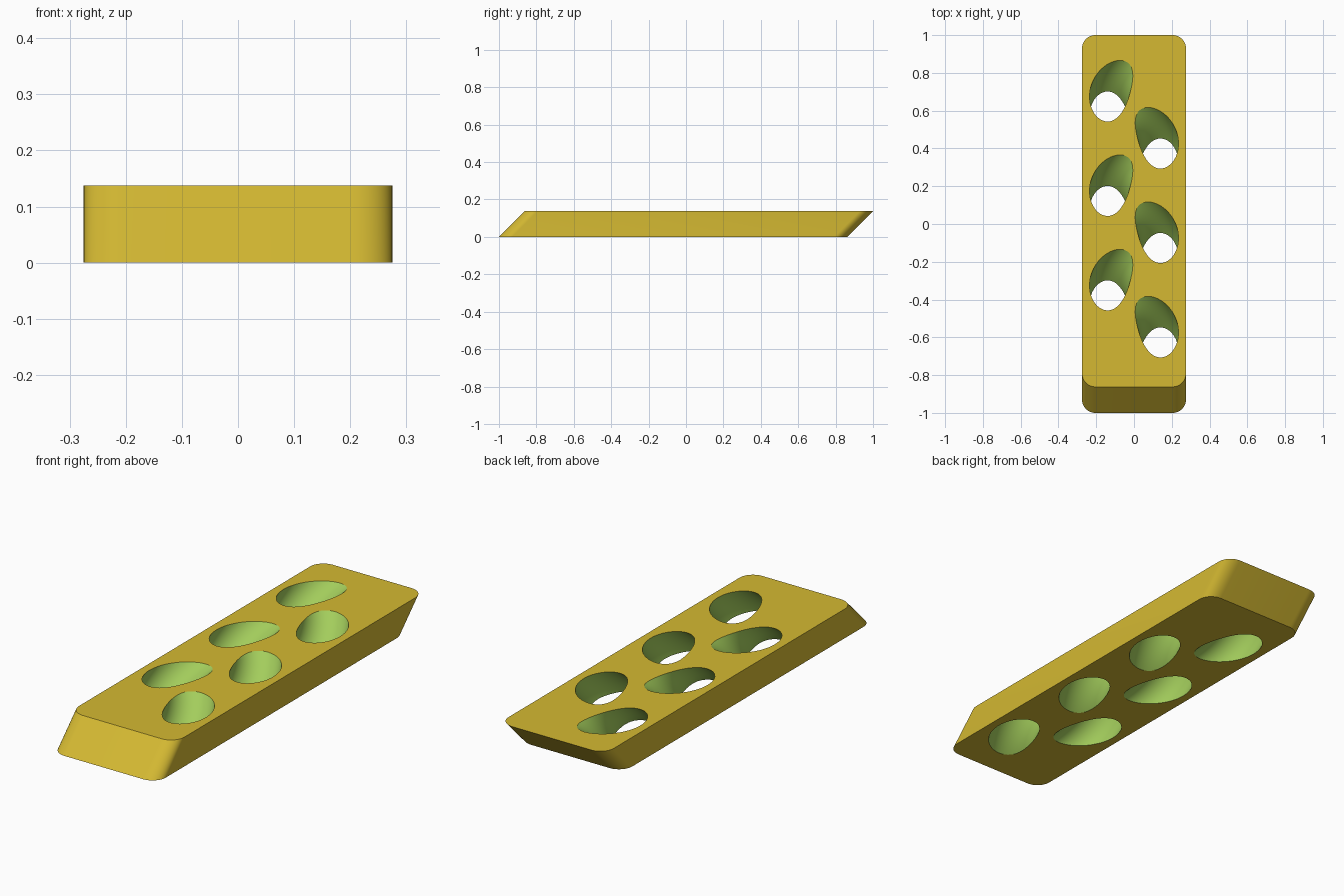
import bpy, bmesh, math

if "Cube" in bpy.data.objects:
    bpy.data.objects.remove(bpy.data.objects["Cube"])

W, H, R_CORNER = 0.275, 0.138, 0.07      # half width, thickness, corner radius
SHEAR = H                                # 45 degree slanted ends
TILT = math.radians(50)                  # slant of the holes
ARC_R, TUBE_R, HOLE_X = 0.44, 0.104, 0.14


def material(name, rgb):
    m = bpy.data.materials.new(name)
    m.diffuse_color = (*rgb, 1)
    m.use_nodes = True
    m.node_tree.nodes["Principled BSDF"].inputs["Base Color"].default_value = m.diffuse_color
    return m


yellow = material("mustard yellow", (0.66, 0.485, 0.032))
green = material("leaf green", (0.366, 0.61, 0.107))


def make_object(name, bm):
    bmesh.ops.recalc_face_normals(bm, faces=bm.faces)
    mesh = bpy.data.meshes.new(name)
    bm.to_mesh(mesh)
    bm.free()
    mesh.materials.append(yellow)
    mesh.materials.append(green)
    ob = bpy.data.objects.new(name, mesh)
    bpy.context.collection.objects.link(ob)
    return ob


def make_plate():
    """Rounded rectangle, extruded along a slanted direction."""
    bm = bmesh.new()
    half_y, mid_y, n = 1 - SHEAR / 2, -SHEAR / 2, 12
    outline = []
    for k, (sx, sy) in enumerate([(1, 1), (-1, 1), (-1, -1), (1, -1)]):
        for i in range(n + 1):
            a = math.pi / 2 * (k + i / n)
            outline.append((sx * (W - R_CORNER) + R_CORNER * math.cos(a),
                            mid_y + sy * (half_y - R_CORNER) + R_CORNER * math.sin(a)))
    face = bm.faces.new([bm.verts.new((x, y, 0)) for x, y in outline])
    top = bmesh.ops.extrude_face_region(bm, geom=[face])["geom"]
    bmesh.ops.translate(bm, vec=(0, SHEAR, H),
                        verts=[v for v in top if isinstance(v, bmesh.types.BMVert)])
    if face.is_valid and len(bm.faces) == len(outline) + 1:
        bm.faces.new([v for v in bm.verts if v.co.z < 1e-6])
    return make_object("plate", bm)


def make_cutter(side, y0):
    """Curved tube bulging outwards, leaning back."""
    bm = bmesh.new()
    rings, seg, steps = [], 48, 28
    for j in range(steps + 1):
        th = math.radians(-42 + 84 * j / steps)
        ring = []
        for i in range(seg):
            a = 2 * math.pi * i / seg
            rho, t = ARC_R + TUBE_R * math.cos(a), TUBE_R * math.sin(a)
            s = rho * math.sin(th)
            x = HOLE_X - ARC_R + rho * math.cos(th)
            ring.append(bm.verts.new((side * x,
                                      y0 + s * math.sin(TILT) + t * math.cos(TILT),
                                      H / 2 + s * math.cos(TILT) - t * math.sin(TILT))))
        rings.append(ring)
    for r0, r1 in zip(rings, rings[1:]):
        for i in range(seg):
            k = (i + 1) % seg
            bm.faces.new((r0[i], r0[k], r1[k], r1[i]))
    bm.faces.new(rings[0])
    bm.faces.new(rings[-1])
    for f in bm.faces:
        f.material_index = 1
    ob = make_object("hole_cutter", bm)
    ob.hide_render = True
    return ob


plate = make_plate()

# two staggered columns of three holes
cutters = []
for side, first in ((-1, 0.622), (1, 0.373)):
    for i in range(3):
        cutter = make_cutter(side, first - 0.5 * i)
        mod = plate.modifiers.new("hole", 'BOOLEAN')
        mod.operation, mod.solver, mod.object = 'DIFFERENCE', 'EXACT', cutter
        cutters.append(cutter)

# bake the cuts and drop the cutters
deps = bpy.context.evaluated_depsgraph_get()
cut_mesh = bpy.data.meshes.new_from_object(plate.evaluated_get(deps))
plate.modifiers.clear()
plate.data = cut_mesh
for c in cutters:
    bpy.data.objects.remove(c)

bpy.context.view_layer.objects.active = plate
plate.select_set(True)
bpy.ops.object.shade_smooth_by_angle(angle=math.radians(30))
